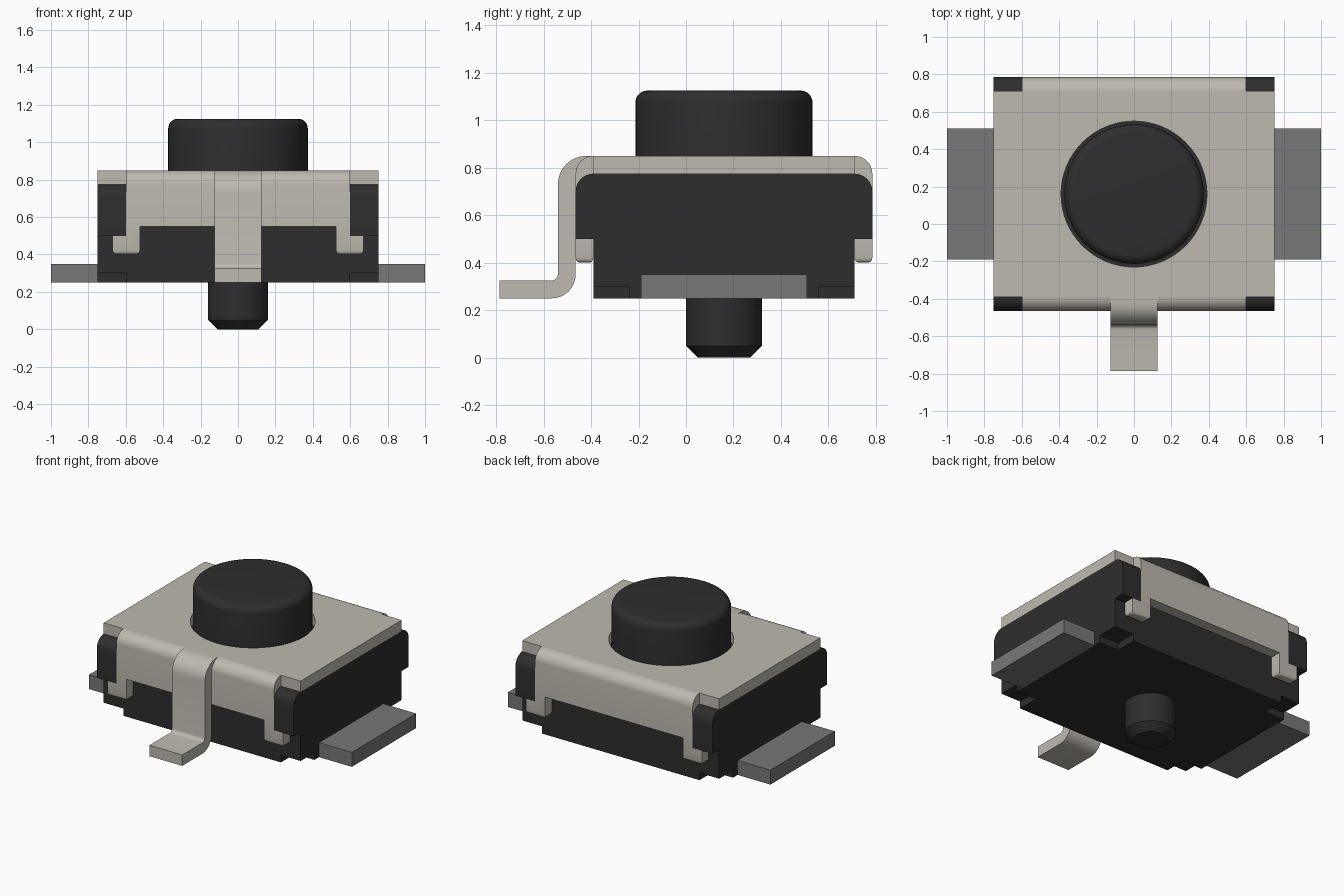
import bpy, bmesh, math
from mathutils import Vector, Matrix

cube = bpy.data.objects.get("Cube")
if cube:
    bpy.data.objects.remove(cube, do_unlink=True)


def material(name, rgb):
    m = bpy.data.materials.new(name)
    m.use_nodes = True
    m.diffuse_color = (*rgb, 1)
    m.node_tree.nodes["Principled BSDF"].inputs["Base Color"].default_value = (*rgb, 1)
    return m


BLACK = material("black plastic", (0.027, 0.027, 0.027))
STEEL = material("pale metal", (0.51, 0.49, 0.43))
GREY = material("grey metal", (0.188, 0.188, 0.188))

CY = 0.16             # y centre of the housing
HALF, OUT = 0.55, 0.625   # half depth of the body and of the flanges
BASE, DECK, TOP = 0.25, 0.775, 0.85


def finish(name, bm, mat):
    bmesh.ops.recalc_face_normals(bm, faces=bm.faces)
    mesh = bpy.data.meshes.new(name)
    bm.to_mesh(mesh)
    bm.free()
    mesh.materials.append(mat)
    ob = bpy.data.objects.new(name, mesh)
    bpy.context.collection.objects.link(ob)
    smooth(ob)
    return ob


def smooth(ob):
    bpy.ops.object.select_all(action='DESELECT')
    ob.select_set(True)
    bpy.context.view_layer.objects.active = ob
    bpy.ops.object.shade_smooth_by_angle(angle=math.radians(35))


def arc(cx, cy, r, a0, a1, n=8):
    angles = [math.radians(a0 + (a1 - a0) * i / n) for i in range(n + 1)]
    return [(cx + r * math.cos(a), cy + r * math.sin(a)) for a in angles]


def prism(name, pts, axis, lo, hi, mat, round_z=None):
    """Extrude a 2D outline along an axis; optionally round the edges at height round_z."""
    place = {'x': lambda a, b, t: (t, a, b),
             'y': lambda a, b, t: (a, t, b),
             'z': lambda a, b, t: (a, b, t)}[axis]
    bm = bmesh.new()
    face = bm.faces.new([bm.verts.new(place(a, b, lo)) for a, b in pts])
    new = bmesh.ops.extrude_face_region(bm, geom=[face])["geom"]
    bmesh.ops.translate(bm, vec=Vector(place(0, 0, hi - lo)),
                        verts=[v for v in new if isinstance(v, bmesh.types.BMVert)])
    bmesh.ops.recalc_face_normals(bm, faces=bm.faces)
    if round_z is not None:
        edges = [e for e in bm.edges if all(abs(v.co.z - round_z) < 1e-4 for v in e.verts)]
        bmesh.ops.bevel(bm, geom=edges, offset=0.02, segments=3, profile=0.5, affect='EDGES')
    return finish(name, bm, mat)


def box(name, x0, x1, y0, y1, z0, z1, mat):
    return prism(name, [(x0, y0), (x1, y0), (x1, y1), (x0, y1)], 'z', z0, z1, mat)


def lathe(name, profile, mat, steps=64):
    """Revolve (radius, height) points around the vertical axis of the housing."""
    bm = bmesh.new()
    verts = [bm.verts.new((r, CY, z)) for r, z in profile]
    edges = [bm.edges.new(p) for p in zip(verts, verts[1:])]
    bmesh.ops.spin(bm, geom=verts + edges, cent=(0, CY, 0), axis=(0, 0, 1),
                   angle=math.tau, steps=steps, use_duplicate=False)
    bmesh.ops.remove_doubles(bm, verts=bm.verts, dist=1e-5)
    return finish(name, bm, mat)


# Housing: a block on a base layer with notched corners
box("body", -0.75, 0.75, CY - HALF, CY + HALF, 0.30, DECK, BLACK)
n = HALF - 0.15
cross = [(-0.6, -HALF), (0.6, -HALF), (0.6, -n), (0.75, -n), (0.75, n), (0.6, n),
         (0.6, HALF), (-0.6, HALF), (-0.6, n), (-0.75, n), (-0.75, -n), (-0.6, -n)]
prism("body_base", [(x, y + CY) for x, y in cross], 'z', BASE, 0.30, BLACK)

# Metal cover plate with a round opening for the button
plate = box("cover_plate", -0.75, 0.75, CY - HALF, CY + HALF, DECK, TOP, STEEL)
cutter = lathe("opening_cutter", [(0, 0.7), (0.39, 0.7), (0.39, 0.95), (0, 0.95)], STEEL)
cutter.hide_render = True
mod = plate.modifiers.new("opening", 'BOOLEAN')
mod.operation, mod.object, mod.solver = 'DIFFERENCE', cutter, 'EXACT'
bpy.context.view_layer.objects.active = plate
bpy.ops.object.modifier_apply(modifier=mod.name)
bpy.data.objects.remove(cutter, do_unlink=True)
smooth(plate)

# Bent flanges, corner ears and hooked tabs on the front and back
for side, s in (("front", -1), ("back", 1)):
    def rounded_strip(bottom, top):
        pts = arc(HALF, top - 0.075, 0.075, 90, 0) + [(OUT, bottom), (HALF, bottom)]
        return [(CY + s * y, z) for y, z in pts]

    prism(f"{side}_flange", rounded_strip(0.55, TOP), 'x', -0.6, 0.6, STEEL)
    for hand, h in (("left", 1), ("right", -1)):
        prism(f"{side}_{hand}_ear", rounded_strip(0.50, DECK), 'x', h * 0.6, h * 0.75, BLACK)
        hook = [(0.525, 0.55), (0.525, 0.40), (0.67, 0.40),
                (0.67, 0.50), (0.60, 0.50), (0.60, 0.55)]
        prism(f"{side}_{hand}_tab", [(h * x, z) for x, z in hook], 'y',
              CY + s * HALF, CY + s * OUT, STEEL, round_z=0.40)

# Bent ground strap on the front
strap = ([(-0.39, DECK), (-0.39, TOP)] + arc(-0.42, 0.73, 0.12, 90, 180)
         + arc(-0.565, 0.35, 0.025, 0, -90, 4) + [(-0.785, 0.325), (-0.785, BASE)]
         + arc(-0.565, 0.35, 0.10, -90, 0) + [(-0.465, DECK)])
prism("ground_strap", strap, 'x', -0.125, 0.125, STEEL)

# Side terminals
for hand, h in (("left", 1), ("right", -1)):
    box(f"{hand}_terminal", h * 0.75, h * 1.0, CY - 0.35, CY + 0.35, BASE, 0.35, GREY)

# Push button with a rounded rim, and chamfered locating peg underneath
lathe("push_button", [(0, 0.72), (0.373, 0.72)] + arc(0.323, 1.075, 0.05, 0, 90)
      + [(0, 1.125)], BLACK)
lathe("locating_peg", [(0, 0), (0.11, 0), (0.16, 0.05), (0.16, 0.28), (0, 0.28)], BLACK)
